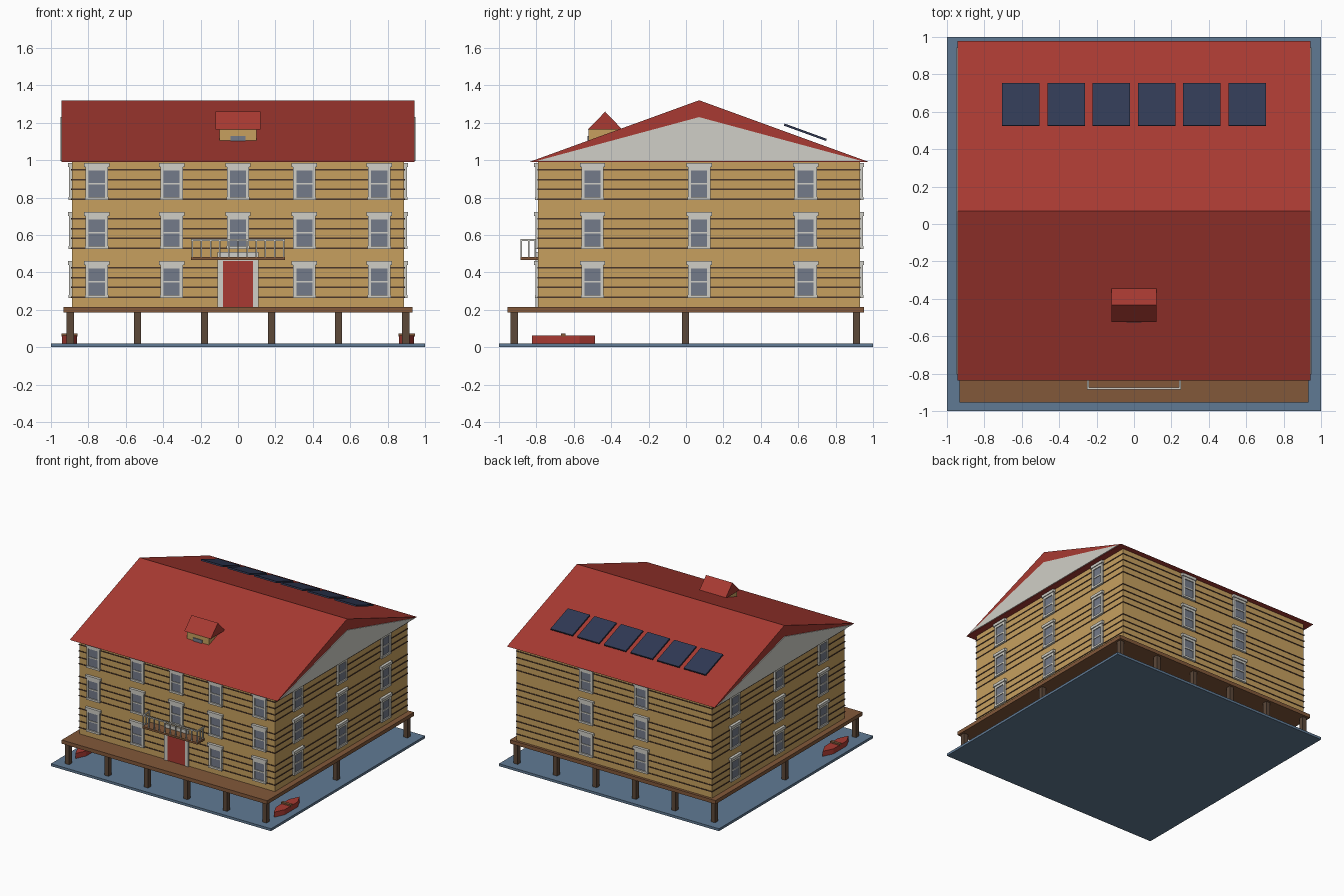
import bpy, bmesh, math
from mathutils import Matrix, Vector

if "Cube" in bpy.data.objects:
    bpy.data.objects.remove(bpy.data.objects["Cube"])


def material(name, r, g, b):
    m = bpy.data.materials.new(name)
    lin = [((c / 255 + 0.055) / 1.055) ** 2.4 for c in (r, g, b)]
    m.diffuse_color = (*lin, 1)
    m.use_nodes = True
    m.node_tree.nodes["Principled BSDF"].inputs["Base Color"].default_value = m.diffuse_color
    return m


RED = material("barn red", 168, 58, 50)
TAN = material("tan siding", 199, 160, 95)
SEAM = material("dark seam brown", 74, 54, 40)
DECK = material("deck brown", 130, 88, 58)
POST = material("post brown", 92, 72, 57)
WATER = material("water blue", 96, 122, 148)
TRIM = material("pale trim", 208, 207, 199)
GLASS = material("grey glass", 116, 123, 138)
PANEL = material("navy panel", 48, 57, 84)


class Part:
    """Collects boxes and prisms into one single-colour object."""

    def __init__(self, name, mat):
        self.name, self.mat, self.bm = name, mat, bmesh.new()

    def box(self, x, y, z, frame=Matrix()):
        """Box from (min, max) ranges, placed in a local frame."""
        size = [b - a for a, b in (x, y, z)]
        mid = [(a + b) / 2 for a, b in (x, y, z)]
        bmesh.ops.create_cube(
            self.bm, size=1,
            matrix=frame @ Matrix.Translation(mid) @ Matrix.Diagonal((*size, 1)))

    def prism(self, outline, depth):
        """Extrude a closed 3D outline along a vector."""
        f = self.bm.faces.new([self.bm.verts.new(p) for p in outline])
        out = bmesh.ops.extrude_face_region(self.bm, geom=[f], use_keep_orig=True)
        new = [v for v in out["geom"] if isinstance(v, bmesh.types.BMVert)]
        bmesh.ops.translate(self.bm, verts=new, vec=Vector(depth))

    def done(self):
        bmesh.ops.recalc_face_normals(self.bm, faces=self.bm.faces[:])
        me = bpy.data.meshes.new(self.name)
        self.bm.to_mesh(me)
        self.bm.free()
        me.materials.append(self.mat)
        bpy.context.collection.objects.link(bpy.data.objects.new(self.name, me))


def sym(h, c=0):
    return (c - h, c + h)


# House dimensions
CY, HX, HY = 0.07, 0.888, 0.86
BASE, STOREY, EAVE, RIDGE = 0.215, 0.262, 0.99, 1.32
ROOF_HX, ROOF_HY = 0.943, 0.908

# Water slab, deck and stilts
water = Part("water", WATER)
water.box(sym(1), sym(1), (0, 0.02))
water.done()

deck = Part("deck", DECK)
deck.box(sym(0.934), (-0.955, 0.951), (0.185, BASE))
deck.done()

stilts = Part("stilts", POST)
for i in range(6):
    for y in (-0.918, -0.003, 0.912):
        stilts.box(sym(0.019, -0.897 + i * 0.3588), sym(0.019, y), (0.02, 0.185))
stilts.done()

# Walls with horizontal siding seams
walls = Part("walls", TAN)
walls.box(sym(HX), sym(HY, CY), (BASE, EAVE))
walls.done()

seams = Part("siding_seams", SEAM)
for k in range(3):
    for i in range(1, 5):
        z = BASE + k * STOREY + i * STOREY / 5
        seams.box(sym(HX + 0.004), sym(HY + 0.004, CY), sym(0.004, z))
seams.done()

# Windows: local frames have x along the wall and -y pointing outward
frames, panes = Part("window_frames", TRIM), Part("window_panes", GLASS)


def window(wall, x, floor):
    m = wall @ Matrix.Translation((x, 0, BASE + floor * STOREY))
    for s in (-1, 1):
        frames.box(sym(0.0085, s * 0.0515), (-0.015, 0.01), (0.05, 0.225), m)
    frames.box(sym(0.043), (-0.015, 0.01), (0.205, 0.225), m)
    frames.box(sym(0.068), (-0.022, 0.01), (0.224, 0.246), m)
    frames.box(sym(0.062), (-0.018, 0.01), (0.047, 0.063), m)
    frames.box(sym(0.043), (-0.013, 0.01), sym(0.005, 0.135), m)
    panes.box(sym(0.044), (-0.008, 0.01), (0.06, 0.21), m)


def wall_frame(x, y, degrees):
    return Matrix.Translation((x, y, 0)) @ Matrix.Rotation(math.radians(degrees), 4, 'Z')


front = wall_frame(0, CY - HY, 0)
wall_columns = [
    (front, (-0.755, -0.355, 0, 0.355, 0.755)),
    (wall_frame(HX, CY, 90), (-0.57, 0, 0.57)),
    (wall_frame(0, CY + HY, 180), (-0.25, 0.25)),
    (wall_frame(-HX, CY, -90), (-0.57, 0, 0.57)),
]
for wall, columns in wall_columns:
    for x in columns:
        for floor in range(3):
            if not (wall is front and x == 0 and floor == 0):  # door goes here
                window(wall, x, floor)
frames.done()
panes.done()

# Front door and its surround
door = Part("door", RED)
door.box(sym(0.08), (-0.01, 0.01), (BASE, 0.46), front)
door.done()
surround = Part("door_surround", TRIM)
for s in (-1, 1):
    surround.box(sym(0.015, s * 0.095), (-0.014, 0.01), (BASE, 0.46), front)
surround.box(sym(0.11), (-0.014, 0.01), (0.46, 0.51), front)
surround.done()

# Balcony platform and railing
balcony = Part("balcony_floor", DECK)
balcony.box(sym(0.25), (-0.885, -0.785), (0.467, 0.483))
balcony.done()
railing = Part("balcony_railing", TRIM)
railing.box(sym(0.25), (-0.885, -0.875), (0.568, 0.578))
for i in range(11):
    railing.box(sym(0.004, -0.245 + i * 0.049), (-0.884, -0.876), (0.483, 0.57))
for s in (-1, 1):
    railing.box(sym(0.005, s * 0.245), (-0.885, -0.79), (0.568, 0.578))
    for y in (-0.84, -0.805):
        railing.box(sym(0.004, s * 0.245), sym(0.004, y), (0.483, 0.57))
railing.done()

# Main roof and pale gable plates on both ends
roof = Part("roof", RED)
roof.prism([(-ROOF_HX, CY - ROOF_HY, EAVE), (-ROOF_HX, CY + ROOF_HY, EAVE),
            (-ROOF_HX, CY, RIDGE)], (2 * ROOF_HX, 0, 0))
roof.done()
gables = Part("gable_plates", TRIM)
for s in (-1, 1):
    x = s * (ROOF_HX - 0.002)
    gables.prism([(x, CY - 0.875, 0.994), (x, CY + 0.875, 0.994), (x, CY, 1.23)],
                 (s * 0.008, 0, 0))
gables.done()

# Small roof dormer
dormer = Part("dormer_body", TAN)
dormer.box(sym(0.1), (-0.52, -0.355), (1.08, 1.165))
dormer.done()
dormer_roof = Part("dormer_roof", RED)
dormer_roof.prism([(-0.12, -0.525, 1.163), (-0.12, -0.34, 1.163), (-0.12, -0.432, 1.259)],
                  (0.24, 0, 0))
dormer_roof.done()
dormer_window = Part("dormer_window", GLASS)
dormer_window.box(sym(0.04), (-0.526, -0.515), (1.09, 1.13))
dormer_window.done()

# Row of solar panels raised over the rear slope
solar = Part("solar_panels", PANEL)
tilt = Matrix.Rotation(-math.atan2(RIDGE - EAVE, ROOF_HY), 4, 'X')
for i in range(6):
    place = Matrix.Translation((-0.605 + i * 0.242, 0.638, 1.149)) @ tilt
    solar.box(sym(0.1), sym(0.12), sym(0.006), place)
solar.done()

# Two moored rowing boats with a bench
hulls, benches = Part("boat_hulls", RED), Part("boat_benches", DECK)
for s in (-1, 1):
    cx, cy = s * 0.902, -0.655
    plan = [(0, -0.168), (0.04, -0.085), (0.04, 0.085),
            (0, 0.168), (-0.04, 0.085), (-0.04, -0.085)]
    hulls.prism([(cx + x, cy + y, 0.02) for x, y in plan], (0, 0, 0.042))
    benches.box(sym(0.043, cx), sym(0.012, cy), (0.058, 0.074))
hulls.done()
benches.done()
